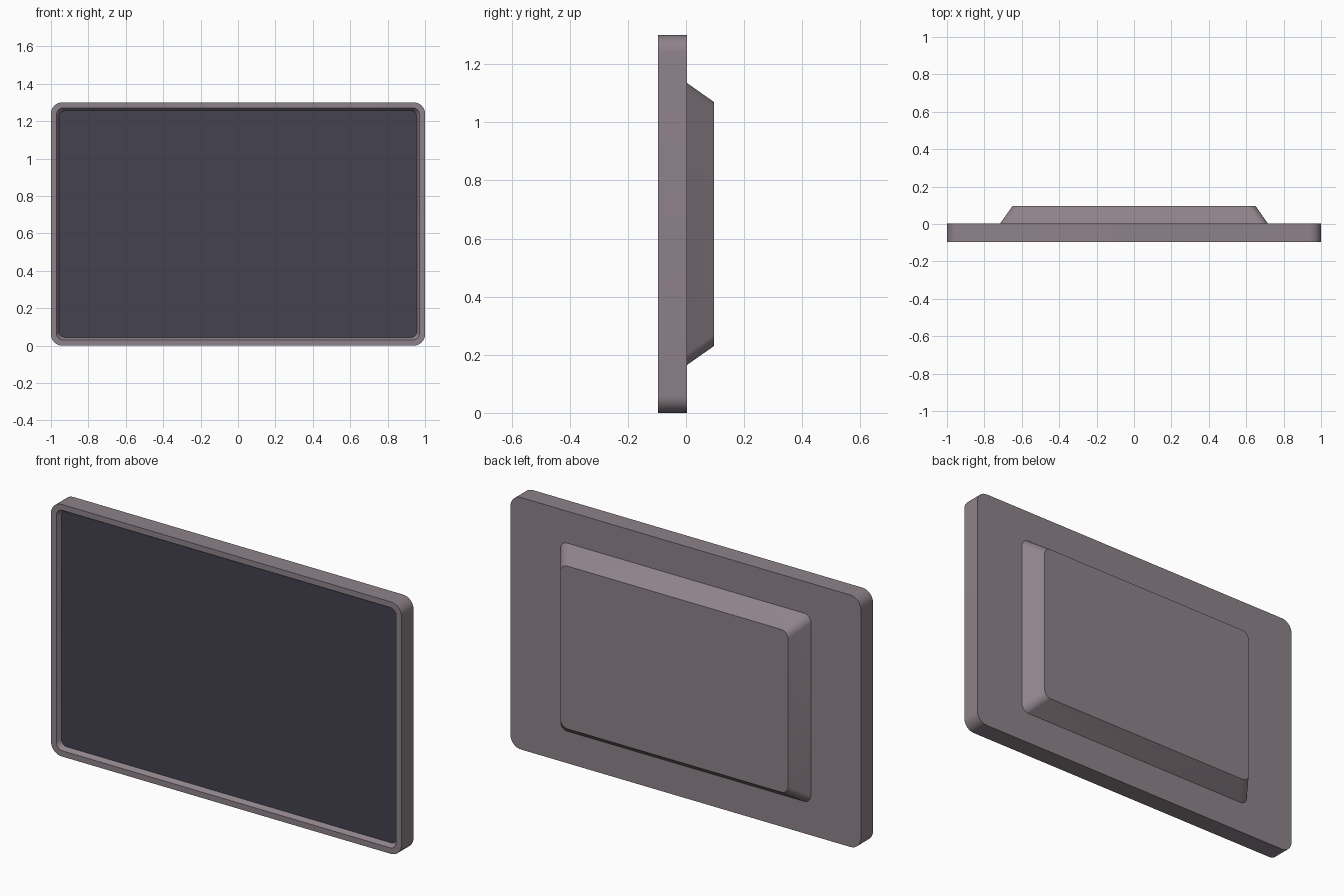
import bpy, bmesh, math

if "Cube" in bpy.data.objects:
    bpy.data.objects.remove(bpy.data.objects["Cube"])

ZC = 0.65  # height of the panel centre


def material(name, rgb):
    m = bpy.data.materials.new(name)
    m.diffuse_color = (*rgb, 1)
    m.use_nodes = True
    m.node_tree.nodes["Principled BSDF"].inputs["Base Color"].default_value = m.diffuse_color
    return m


def ring(bm, y, hw, hh, r, seg=8):
    """Rounded rectangle of verts in the XZ plane at depth y."""
    verts = []
    for q, (sx, sz) in enumerate(((1, 1), (-1, 1), (-1, -1), (1, -1))):
        for i in range(seg + 1):
            a = math.pi / 2 * (q + i / seg)
            verts.append(bm.verts.new((sx * (hw - r) + r * math.cos(a), y,
                                       ZC + sz * (hh - r) + r * math.sin(a))))
    return verts


def loft(name, rings, mat):
    """Closed solid through a series of (y, half width, half height, radius)."""
    bm = bmesh.new()
    loops = [ring(bm, *r) for r in rings]
    for a, b in zip(loops, loops[1:]):
        for i in range(len(a)):
            j = (i + 1) % len(a)
            bm.faces.new((a[i], a[j], b[j], b[i]))
    bm.faces.new(loops[0])
    bm.faces.new(loops[-1])
    bmesh.ops.recalc_face_normals(bm, faces=bm.faces)
    me = bpy.data.meshes.new(name)
    bm.to_mesh(me)
    bm.free()
    me.materials.append(mat)
    ob = bpy.data.objects.new(name, me)
    bpy.context.collection.objects.link(ob)
    bpy.ops.object.select_all(action='DESELECT')
    bpy.context.view_layer.objects.active = ob
    ob.select_set(True)
    bpy.ops.object.shade_smooth_by_angle(angle=math.radians(30))
    return ob


casing = material("mauve grey casing", (0.27, 0.225, 0.25))
glass = material("dark screen", (0.056, 0.054, 0.08))

# Slab with a thin rim and a recess sloping in to the screen
loft("frame", [(0.003, 1.0, 0.65, 0.06), (-0.096, 1.0, 0.65, 0.06),
               (-0.096, 0.97, 0.62, 0.035), (-0.071, 0.956, 0.606, 0.03)], casing)

# Screen plate lying on the recess floor
loft("screen", [(-0.070, 0.956, 0.606, 0.03), (-0.073, 0.956, 0.606, 0.03)], glass)

# Tapered housing on the back
loft("back_housing", [(0.002, 0.716, 0.486, 0.04), (0.096, 0.65, 0.42, 0.04)], casing)
